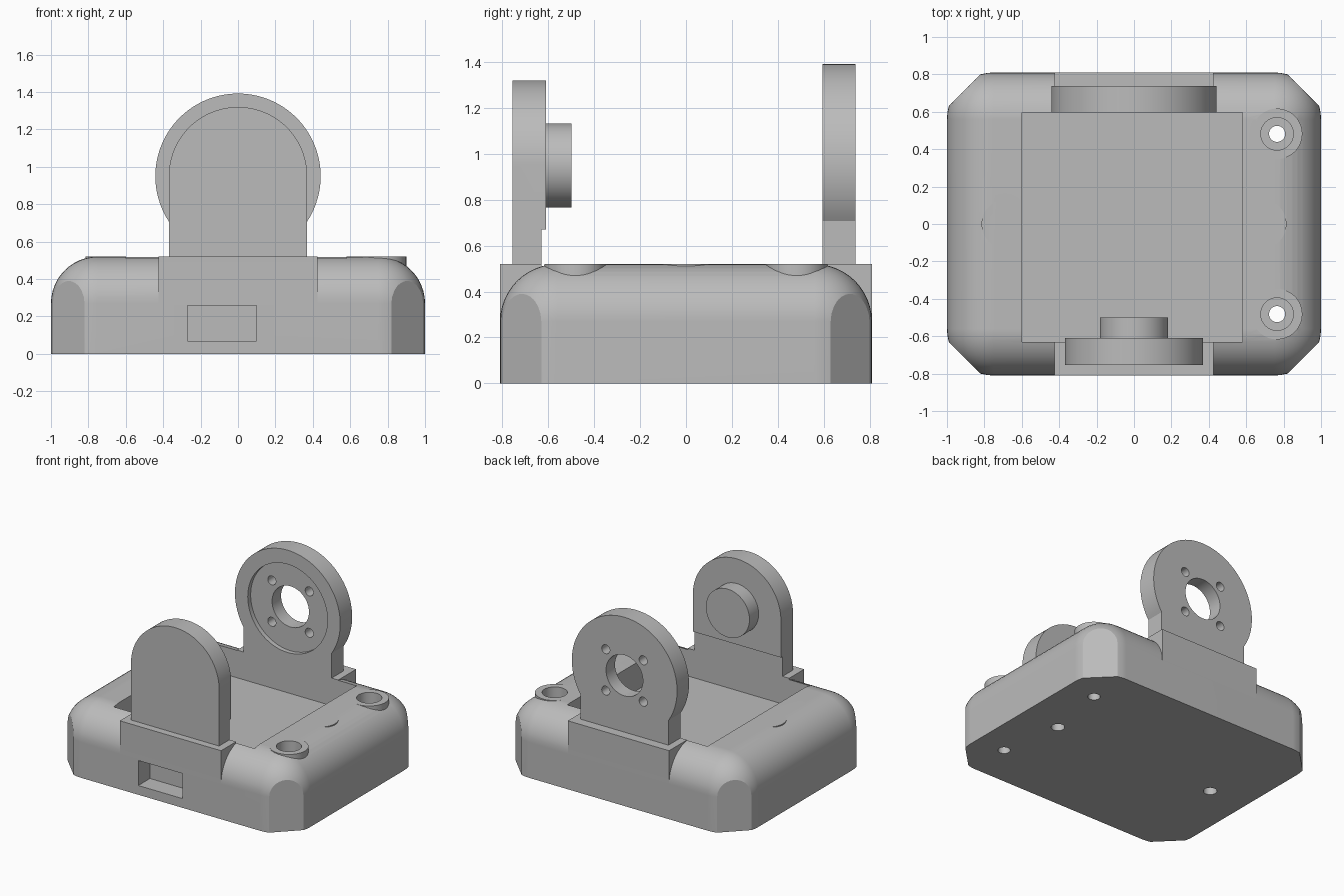
import bpy, bmesh
from math import sin, cos, asin, pi
from mathutils import Matrix, Vector

if "Cube" in bpy.data.objects:
    bpy.data.objects.remove(bpy.data.objects["Cube"], do_unlink=True)

grey = bpy.data.materials.new("plain_grey")
grey.use_nodes = True
tone = (0.5, 0.5, 0.5, 1)
grey.diffuse_color = tone
grey.node_tree.nodes["Principled BSDF"].inputs["Base Color"].default_value = tone


def finish_mesh(bm, name):
    bmesh.ops.recalc_face_normals(bm, faces=bm.faces)
    mesh = bpy.data.meshes.new(name)
    bm.to_mesh(mesh)
    bm.free()
    mesh.materials.append(grey)
    ob = bpy.data.objects.new(name, mesh)
    bpy.context.collection.objects.link(ob)
    return ob


def box(name, lo, hi, radius=0):
    lo, hi = Vector(lo), Vector(hi)
    bm = bmesh.new()
    place = Matrix.Translation((lo + hi) / 2) @ Matrix.Diagonal((*(hi - lo), 1))
    bmesh.ops.create_cube(bm, size=1, matrix=place)
    if radius:
        bmesh.ops.bevel(bm, geom=bm.edges[:], offset=radius, segments=12,
                        profile=0.5, affect='EDGES')
    return finish_mesh(bm, name)


def prism(name, points, direction):
    """Extrude a closed outline of 3D points along a direction."""
    bm = bmesh.new()
    face = bm.faces.new([bm.verts.new(p) for p in points])
    grown = bmesh.ops.extrude_face_region(bm, geom=[face], use_keep_orig=True)
    verts = [g for g in grown["geom"] if isinstance(g, bmesh.types.BMVert)]
    bmesh.ops.translate(bm, verts=verts, vec=direction)
    return finish_mesh(bm, name)


def cylinder(name, center, radius, start, end, axis='Z'):
    """Cylinder along z (center is x, y) or along y (center is x, z)."""
    a, b = center
    mid = (start + end) / 2
    if axis == 'Z':
        place = Matrix.Translation((a, b, mid))
    else:
        place = Matrix.Translation((a, mid, b)) @ Matrix.Rotation(pi / 2, 4, 'X')
    bm = bmesh.new()
    bmesh.ops.create_cone(bm, cap_ends=True, segments=64, radius1=radius,
                          radius2=radius, depth=end - start, matrix=place)
    return finish_mesh(bm, name)


def combine(ob, other, operation):
    mod = ob.modifiers.new("combine", 'BOOLEAN')
    mod.operation, mod.solver, mod.object = operation, 'EXACT', other
    bpy.context.view_layer.objects.active = ob
    bpy.ops.object.modifier_apply(modifier=mod.name)
    bpy.data.objects.remove(other, do_unlink=True)


def add(ob, other):
    combine(ob, other, 'UNION')


def cut(ob, other):
    combine(ob, other, 'DIFFERENCE')


def smooth(ob):
    bpy.ops.object.select_all(action='DESELECT')
    ob.select_set(True)
    bpy.context.view_layer.objects.active = ob
    bpy.ops.object.shade_smooth_by_angle(angle=0.35)
    mod = ob.modifiers.new("even_shading", 'WEIGHTED_NORMAL')
    mod.keep_sharp = True


TOP, AXIS_Z, HALF = 0.52, 0.95, 0.37

# Base: rounded block trimmed flat below, with chamfered corners
base = box("base", (-1, -0.81, -1), (1, 0.81, TOP), 0.25)
quarter = [(1.2, 0.42), (0.81, 0.81), (0.5, 1.12)]
octagon = []
for sx, sy in ((1, 1), (-1, 1), (-1, -1), (1, -1)):
    side = [(sx * x, sy * y, 0) for x, y in quarter]
    octagon += side if sx * sy > 0 else side[::-1]
combine(base, prism("trim", octagon, (0, 0, 1)), 'INTERSECT')

# Square blocks under the two uprights
for s in (-1, 1):
    ys = sorted((s * 0.81, s * 0.5))
    add(base, box("block", (-0.425, ys[0], 0.1), (0.425, ys[1], TOP)))

# Screw bosses on the rounded shoulders
for s in (-1, 1):
    add(base, cylinder("boss", (0.765, s * 0.482), 0.135, 0.3, TOP))
    add(base, cylinder("boss", (s * 0.685, 0), 0.13, 0.3, TOP))

# Tray pocket, front port and screw holes
cut(base, box("pocket", (-0.60, -0.63, 0.31), (0.58, 0.595, 1)))
cut(base, box("port", (-0.27, -1, 0.07), (0.10, -0.67, 0.26)))
for s in (-1, 1):
    cut(base, cylinder("hole", (0.765, s * 0.482), 0.043, -0.2, 1))
    cut(base, cylinder("counterbore", (0.765, s * 0.482), 0.087, 0.34, 1))
    cut(base, cylinder("blind_hole", (s * 0.685, 0), 0.047, -0.2, 0.3))
smooth(base)


def upright(name, radius, y0, y1, bottom=TOP):
    """Round-headed plate on a straight stem."""
    start = -asin((AXIS_Z - max(bottom, 0.6)) / radius) if radius <= HALF else 0
    start = 0 if radius <= HALF else -pi / 2 + asin(HALF / radius)
    n = 72
    outline = [(-HALF, y0, bottom), (HALF, y0, bottom)]
    for i in range(n + 1):
        a = start + (pi - 2 * start) * i / n
        outline.append((radius * cos(a), y0, AXIS_Z + radius * sin(a)))
    return prism(name, outline, (0, y1 - y0, 0))


# Front upright with thicker head and pivot stub
front = upright("front_upright", HALF, -0.755, -0.63)
add(front, upright("head_pad", HALF, -0.70, -0.61, 0.67))
add(front, cylinder("pivot_stub", (0, AXIS_Z), 0.183, -0.66, -0.50, 'Y'))
smooth(front)

# Rear upright with recess, shaft hole and four screw holes
rear = upright("rear_upright", 0.442, 0.595, 0.738)
cut(rear, cylinder("recess", (0, AXIS_Z), 0.335, 0.5, 0.63, 'Y'))
cut(rear, cylinder("shaft_hole", (0, AXIS_Z), 0.155, 0.4, 1, 'Y'))
for sx in (-1, 1):
    for sz in (-1, 1):
        cut(rear, cylinder("screw_hole", (sx * 0.157, AXIS_Z + sz * 0.157),
                           0.034, 0.4, 1, 'Y'))
smooth(rear)
